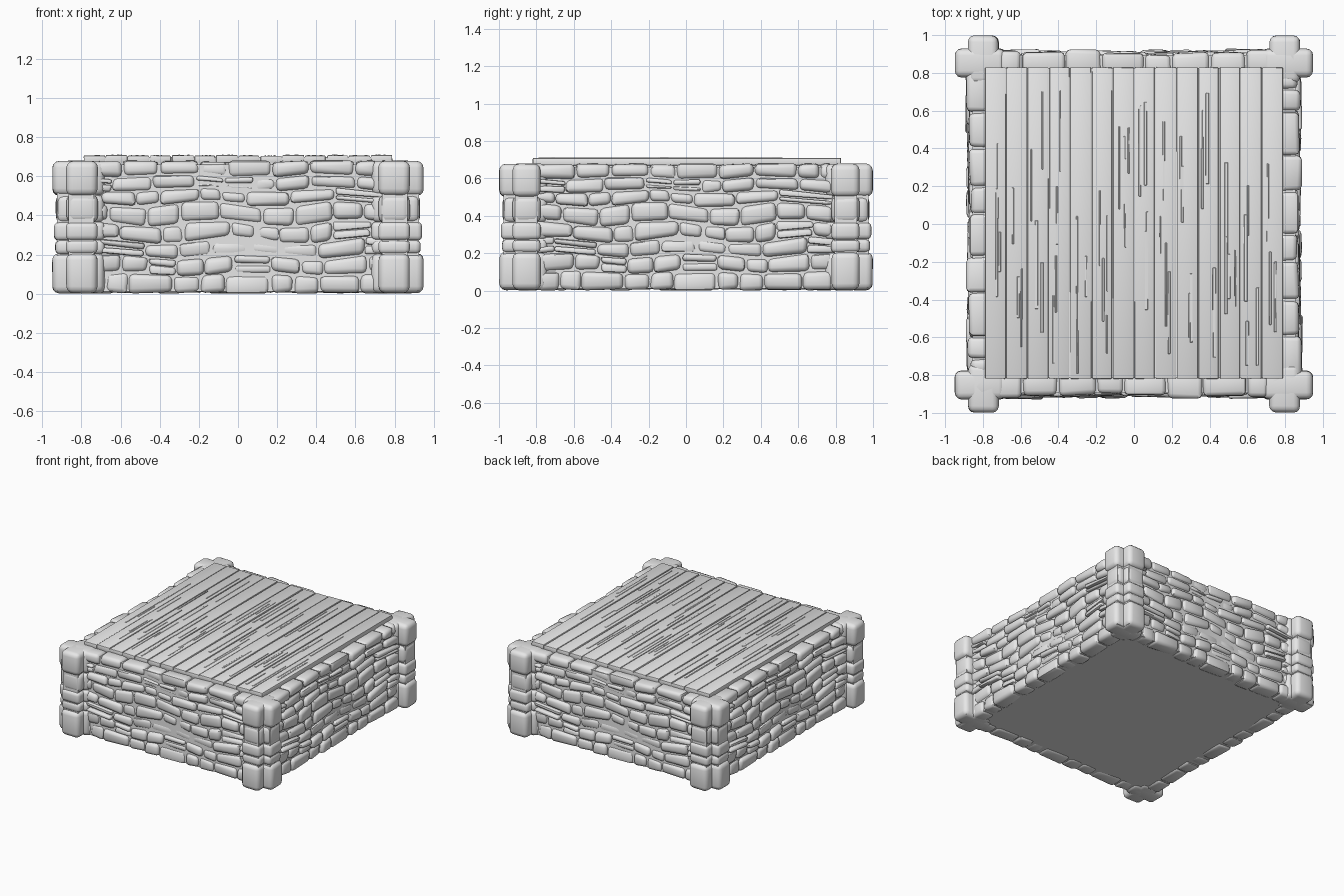
import bpy, bmesh, math, random
from mathutils import Vector, Matrix

old = bpy.data.objects.get("Cube")
if old:
    bpy.data.objects.remove(old, do_unlink=True)

random.seed(7)
GREY = (0.8, 0.8, 0.8, 1.0)
mat = bpy.data.materials.new("pale grey")
mat.use_nodes = True
mat.diffuse_color = GREY
mat.node_tree.nodes["Principled BSDF"].inputs["Base Color"].default_value = GREY


def add_block(bm, lo, hi, bevel=0.0, jitter=0.0, segments=2):
    """Box between two corners, corners pulled inward at random, edges rounded."""
    part = bmesh.new()
    bmesh.ops.create_cube(part, size=1)
    lo, hi = Vector(lo), Vector(hi)
    for v in part.verts:
        for i in range(3):
            pull = random.uniform(0, jitter)
            v.co[i] = lo[i] + pull if v.co[i] < 0 else hi[i] - pull
    if bevel:
        bmesh.ops.bevel(part, geom=part.edges[:], offset=bevel, segments=segments,
                        profile=0.5, affect='EDGES', clamp_overlap=True)
    mesh = bpy.data.meshes.new("temp")
    part.to_mesh(mesh)
    part.free()
    bm.from_mesh(mesh)
    bpy.data.meshes.remove(mesh)


def finish(bm, name, angle=50):
    mesh = bpy.data.meshes.new(name)
    bmesh.ops.recalc_face_normals(bm, faces=bm.faces[:])
    bm.to_mesh(mesh)
    bm.free()
    mesh.materials.append(mat)
    ob = bpy.data.objects.new(name, mesh)
    bpy.context.collection.objects.link(ob)
    bpy.ops.object.select_all(action='DESELECT')
    ob.select_set(True)
    bpy.context.view_layer.objects.active = ob
    bpy.ops.object.shade_smooth_by_angle(angle=math.radians(angle))
    return ob


# Solid core behind the masonry
bm = bmesh.new()
add_block(bm, (-0.855, -0.895, 0.012), (0.855, 0.895, 0.66))
finish(bm, "core")

# One stone wall facing -y, outer face on y = 0, courses gently wavy
COURSES = [0.0, 0.10, 0.19, 0.27, 0.36, 0.46, 0.53, 0.60, 0.68]
HALF = 0.79


def stone(bm, x0, x1, z0, z1):
    depth = random.choice((0.0, 0.004, 0.008, 0.016))
    add_block(bm, (x0 - 0.004, depth, z0 - 0.003), (x1 + 0.004, 0.14, z1 + 0.003),
              bevel=min(0.024, (z1 - z0) * 0.3), jitter=0.014)


bm = bmesh.new()
for row, (z0, z1) in enumerate(zip(COURSES, COURSES[1:])):
    x = -HALF - random.uniform(0, 0.08)
    while x < HALF - 0.03:
        nxt = min(x + random.uniform(0.11, 0.24), HALF)
        if HALF - nxt < 0.07:
            nxt = HALF
        inner = 0 < row < len(COURSES) - 2
        if inner and random.random() < 0.15:
            mid = (z0 + z1) / 2
            stone(bm, x, nxt, z0, mid)
            stone(bm, x, nxt, mid, z1)
        else:
            stone(bm, x, nxt, z0, z1)
        x = nxt
for v in bm.verts:
    fade = math.sin(math.pi * min(max(v.co.z / 0.68, 0), 1))
    v.co.z += 0.018 * fade * math.sin(9 * v.co.x + 7 * v.co.z)
    v.co.z = min(max(v.co.z, 0.0), 0.68)
    v.co.y += 0.006 * math.sin(5 * v.co.x + 4 * v.co.z)
front_wall = finish(bm, "front_wall")
front_wall.location = (0, -0.925, 0)

# The other walls repeat the same masonry, turned about the centre
for name, turn, reach in (("left_wall", 90, 0.89), ("back_wall", 180, 0.925),
                          ("right_wall", 270, 0.89)):
    wall = front_wall.copy()
    wall.name = name
    bpy.context.collection.objects.link(wall)
    rot = Matrix.Rotation(math.radians(turn), 4, 'Z')
    wall.matrix_world = rot @ Matrix.Translation((0, -reach, 0))

# Corner piers: two crossing stacks of rounded quoin stones
LEVELS = [0.0, 0.20, 0.27, 0.36, 0.50, 0.68]
for name, sx, sy in (("front_left_pier", 1, -1), ("front_right_pier", -1, -1),
                     ("back_left_pier", 1, 1), ("back_right_pier", -1, 1)):
    bm = bmesh.new()
    for row, (z0, z1) in enumerate(zip(LEVELS, LEVELS[1:])):
        inset = (0.0, 0.015, 0.008, 0.018, 0.0)[row]
        round_off = 0.035 if z1 - z0 > 0.1 else 0.025
        top = z1 + (0.008 if row < 4 else 0)
        add_block(bm, (0.715, 0.74, z0), (0.88, 1.0 - inset, top),
                  round_off, 0.004, 3)
        add_block(bm, (0.68, 0.775, z0), (0.95 - inset, 0.93, top),
                  round_off, 0.004, 3)
    add_block(bm, (0.735, 0.795, 0.01), (0.865, 0.975, 0.66))
    add_block(bm, (0.735, 0.795, 0.01), (0.925, 0.915, 0.66))
    bmesh.ops.scale(bm, vec=(sx, sy, 1), verts=bm.verts[:])
    finish(bm, name)

# Timber deck: planks running front to back over a thin backing
bm = bmesh.new()
add_block(bm, (-0.785, -0.815, 0.64), (0.785, 0.825, 0.697))
finish(bm, "deck_backing")

bm = bmesh.new()
COUNT = 14
width = 1.58 / COUNT
for i in range(COUNT):
    x = -0.79 + i * width
    gap = random.choice((0.0, 0.001, 0.003))
    z = 0.71 - random.uniform(0, 0.005)
    add_block(bm, (x + gap, -0.82, 0.668), (x + width - gap, 0.83, z), 0.005, 0.002)
    # raised grain slivers
    for k in range(4):
        gx = x + random.uniform(0.015, width - 0.03)
        gy = random.uniform(-0.8, 0.3)
        length = random.uniform(0.2, 0.5)
        add_block(bm, (gx, gy, z - 0.006), (gx + random.uniform(0.008, 0.02),
                  gy + length, min(z + 0.003, 0.712)), 0.002, 0.002, 1)
finish(bm, "deck_planks", 35)
